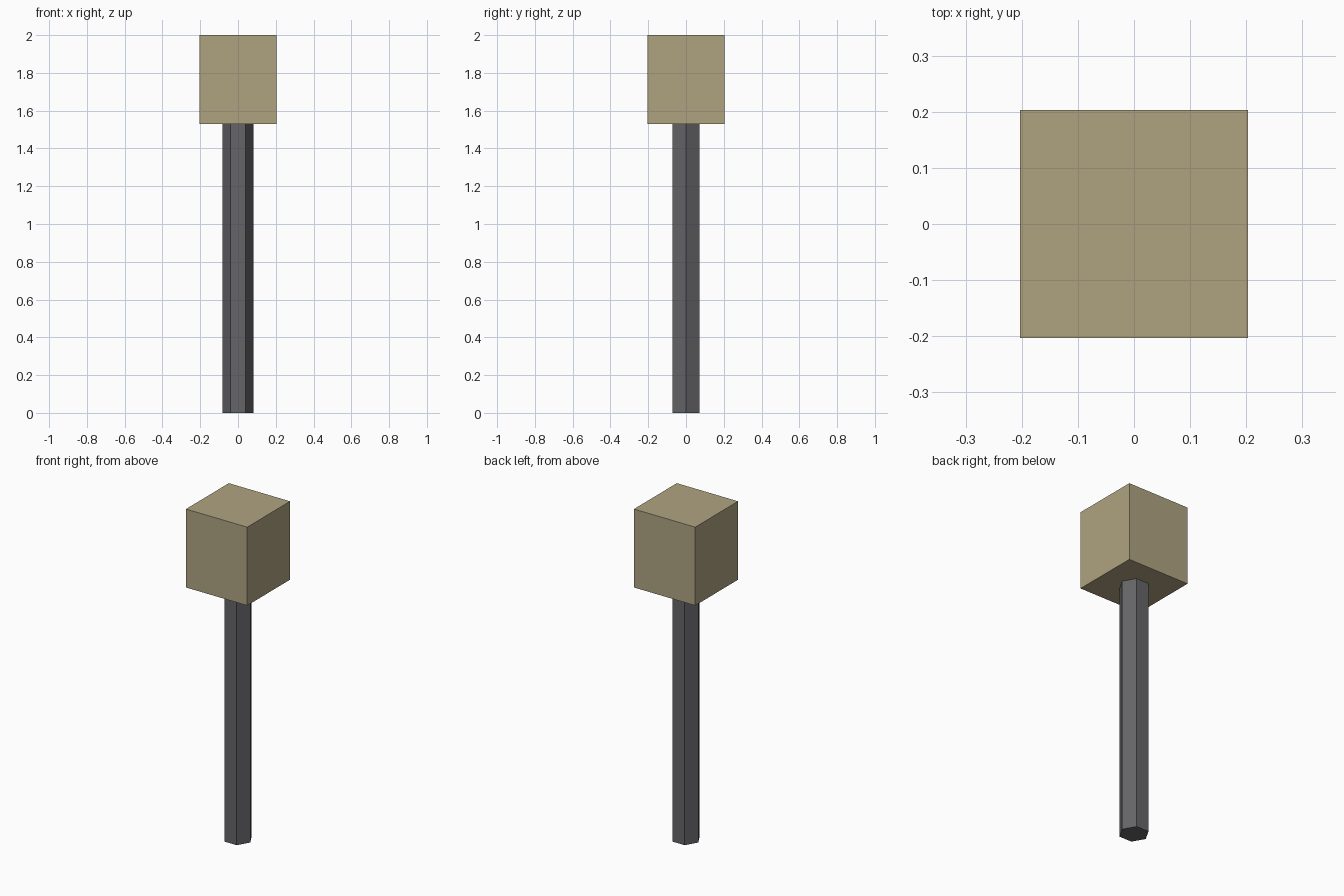
import bpy
import math

if "Cube" in bpy.data.objects:
    bpy.data.objects.remove(bpy.data.objects["Cube"])

POLE_TOP = 1.53
HEIGHT = 2.0
POLE_RADIUS = 0.082
HEAD_WIDTH = 0.406


def paint(obj, name, color):
    mat = bpy.data.materials.new(name)
    mat.diffuse_color = (*color, 1.0)
    mat.use_nodes = True
    mat.node_tree.nodes["Principled BSDF"].inputs["Base Color"].default_value = mat.diffuse_color
    obj.data.materials.append(mat)


# Hexagonal pole, with corners pointing to the left and right
bpy.ops.mesh.primitive_cylinder_add(
    vertices=6, radius=POLE_RADIUS, depth=POLE_TOP,
    location=(0, 0, POLE_TOP / 2), rotation=(0, 0, math.radians(30)))
pole = bpy.context.object
pole.name = "pole"
paint(pole, "dark_metal", (0.13, 0.13, 0.14))

# Box-shaped head resting on the pole
bpy.ops.mesh.primitive_cube_add(size=1, location=(0, 0, (POLE_TOP + HEIGHT) / 2))
head = bpy.context.object
head.name = "head_block"
head.scale = (HEAD_WIDTH, HEAD_WIDTH, HEIGHT - POLE_TOP)
bpy.ops.object.transform_apply(location=False, rotation=False, scale=True)
paint(head, "tan", (0.43, 0.37, 0.22))
